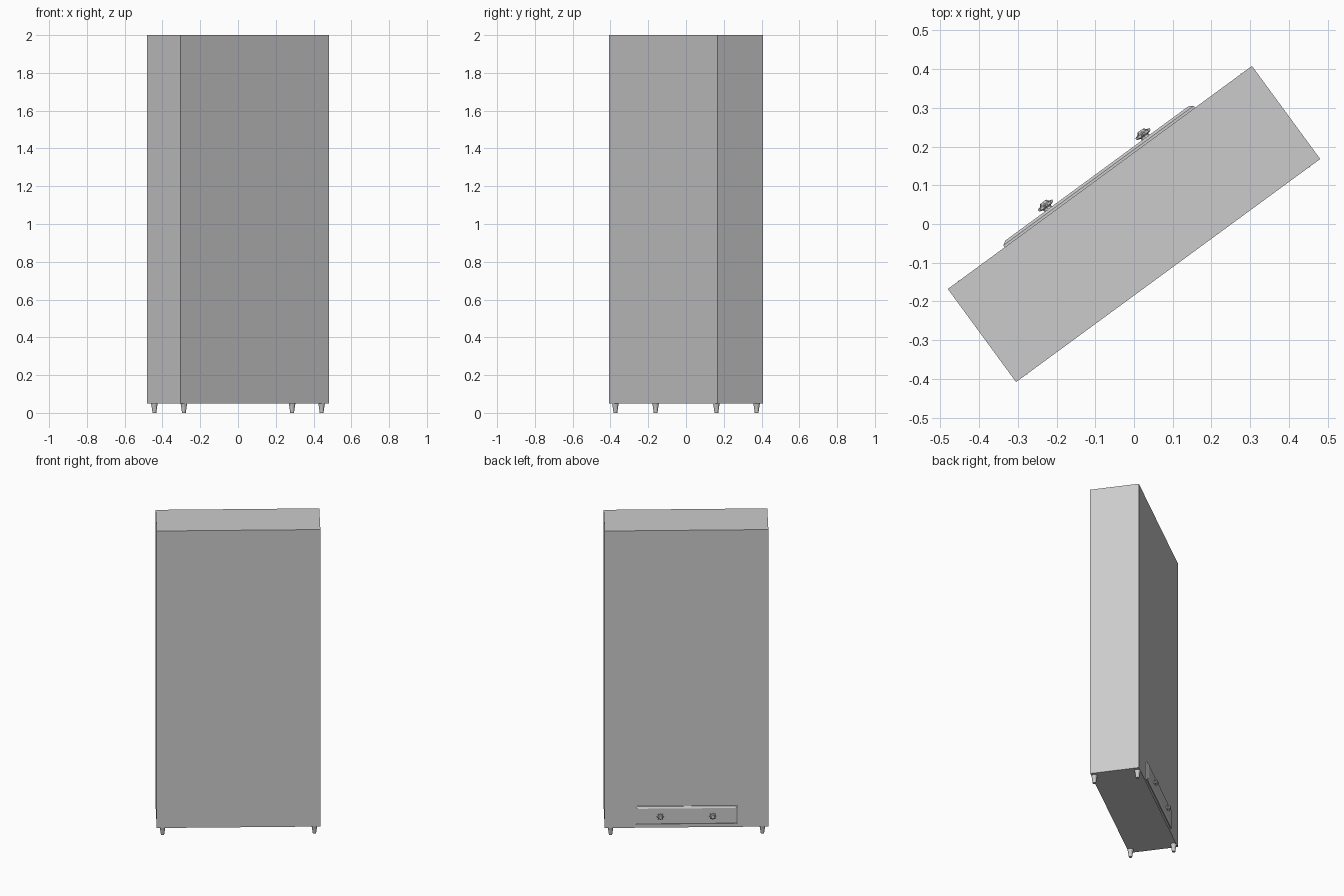
import bpy, bmesh, math
from mathutils import Matrix

if "Cube" in bpy.data.objects:
    bpy.data.objects.remove(bpy.data.objects["Cube"])

# The whole cabinet is turned about z; parts are built in its own axes
TURN = Matrix.Rotation(math.radians(36.25), 4, 'Z')
W, D, Z0, Z1 = 0.974, 0.298, 0.05, 2.0


def finish(name, bm, local):
    bmesh.ops.recalc_face_normals(bm, faces=bm.faces)
    mesh = bpy.data.meshes.new(name)
    bm.to_mesh(mesh)
    bm.free()
    obj = bpy.data.objects.new(name, mesh)
    bpy.context.collection.objects.link(obj)
    obj.matrix_world = TURN @ local
    return obj


def loft(name, rings, sides, local):
    """Stack of rings along z: (height, radius, star depth)."""
    bm = bmesh.new()
    loops = []
    for z, r, star in rings:
        loop = []
        for i in range(sides):
            a = 2 * math.pi * i / sides
            k = r * (1 - star * (i % 2))
            loop.append(bm.verts.new((k * math.cos(a), k * math.sin(a), z)))
        loops.append(loop)
    for a, b in zip(loops, loops[1:]):
        for i in range(sides):
            j = (i + 1) % sides
            bm.faces.new((a[i], a[j], b[j], b[i]))
    bm.faces.new(loops[0])
    bm.faces.new(loops[-1])
    return finish(name, bm, local)


def rect_loft(name, sections, local):
    """Stack of centred rectangles along z: (height, width, depth)."""
    bm = bmesh.new()
    loops = [[bm.verts.new((sx * w / 2, sy * d / 2, z))
              for sx, sy in ((-1, -1), (1, -1), (1, 1), (-1, 1))]
             for z, w, d in sections]
    for a, b in zip(loops, loops[1:]):
        for i in range(4):
            j = (i + 1) % 4
            bm.faces.new((a[i], a[j], b[j], b[i]))
    bm.faces.new(loops[0])
    bm.faces.new(loops[-1])
    return finish(name, bm, local)


# Cabinet body
rect_loft("cabinet_body", [(Z0, W, D), (Z1, W, D)], Matrix())

# Tapered feet near the corners
for sx in (-1, 1):
    for sy in (-1, 1):
        loft("foot", [(0, 0.010, 0), (0.035, 0.015, 0), (0.05, 0.018, 0)], 12,
             Matrix.Translation((sx * 0.452, sy * 0.132, 0)))

# Drawer front with a chamfered rim; its z axis points out of the cabinet
OUT = Matrix.Rotation(math.radians(-90), 4, 'X')
rect_loft("drawer_front",
          [(-0.004, 0.61, 0.118), (0.006, 0.61, 0.118), (0.013, 0.586, 0.096)],
          Matrix.Translation((0, D / 2, 0.132)) @ OUT)

# Star-shaped drawer knobs
for sx in (-1, 1):
    loft("drawer_knob",
         [(0.008, 0.014, 0), (0.014, 0.012, 0), (0.018, 0.012, 0.1),
          (0.021, 0.022, 0.3), (0.027, 0.023, 0.3), (0.030, 0.014, 0.15),
          (0.036, 0.010, 0)],
         16, Matrix.Translation((sx * 0.156, D / 2, 0.132)) @ OUT)
